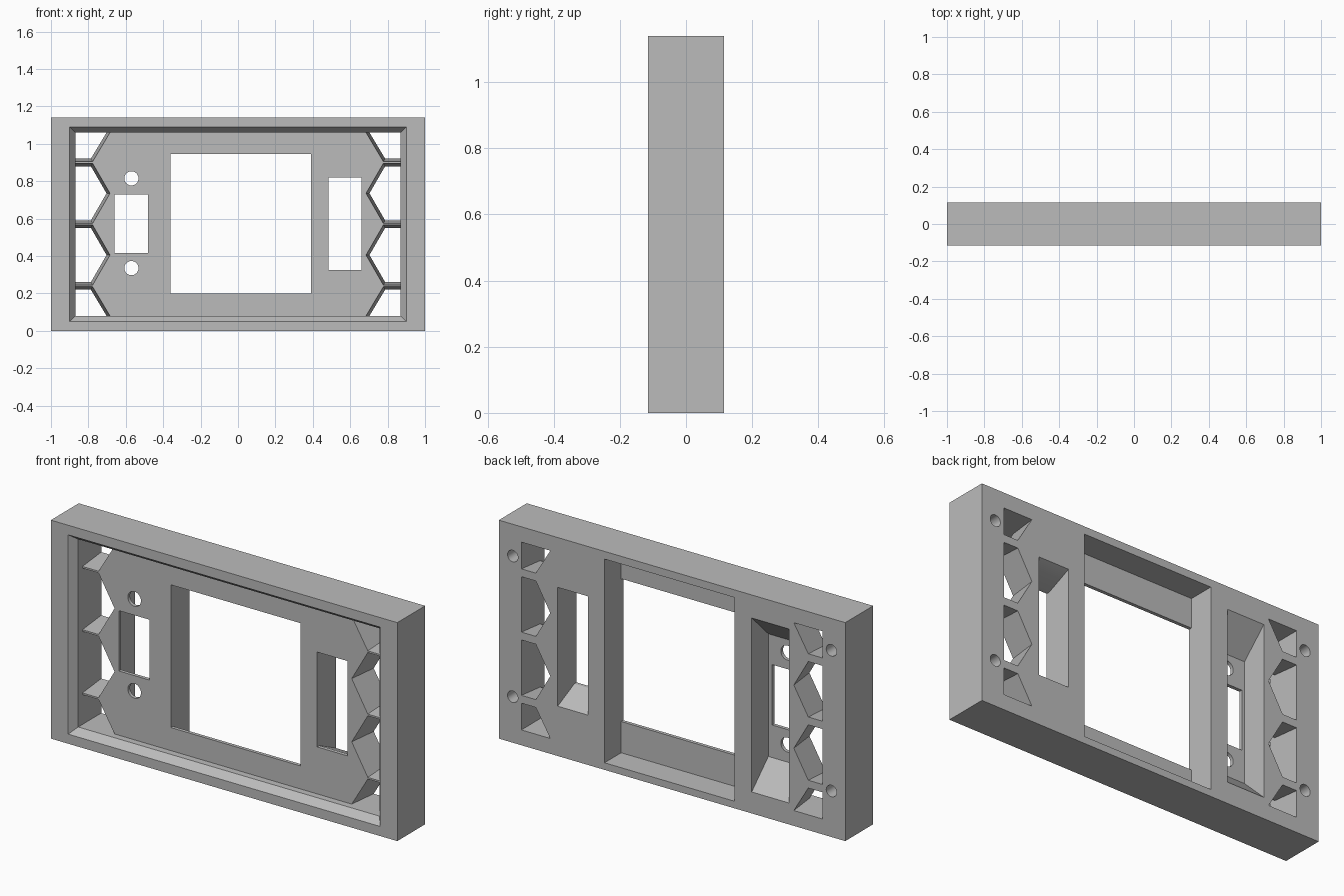
import bpy, bmesh, math

old = bpy.data.objects.get("Cube")
if old:
    bpy.data.objects.remove(old, do_unlink=True)

FRONT, BACK = -0.115, 0.115
FLOOR = -0.04          # front recess floor
PLATE = -0.022         # rear side of the thin face plate
MID = 0.57             # mid height


def rect(x0, x1, z0, z1):
    return [(x0, z0), (x1, z0), (x1, z1), (x0, z1)]


def circle(x, z, r, n=32):
    return [(x + r * math.cos(math.tau * i / n), z + r * math.sin(math.tau * i / n))
            for i in range(n)]


def loft(name, inner, outer, y0, y1, extend=0.0):
    """Solid between two xz profiles; extend continues it past y1."""
    k = 1 + extend
    end = [(a[0] + (b[0] - a[0]) * k, a[1] + (b[1] - a[1]) * k) for a, b in zip(inner, outer)]
    bm = bmesh.new()
    A = [bm.verts.new((x, y0, z)) for x, z in inner]
    B = [bm.verts.new((x, y0 + (y1 - y0) * k, z)) for x, z in end]
    bm.faces.new(A)
    bm.faces.new(B)
    for i in range(len(A)):
        j = (i + 1) % len(A)
        bm.faces.new((A[i], A[j], B[j], B[i]))
    bmesh.ops.recalc_face_normals(bm, faces=bm.faces)
    me = bpy.data.meshes.new(name)
    bm.to_mesh(me)
    bm.free()
    ob = bpy.data.objects.new(name, me)
    bpy.context.collection.objects.link(ob)
    return ob


# Solid slab
slab = rect(-1, 1, 0, 2 * MID)
panel = loft("panel_frame", slab, slab, FRONT, BACK)
bpy.context.view_layer.objects.active = panel
panel.select_set(True)


def cut(inner, outer, y0, y1, extend=0.0):
    tool = loft("cutter", inner, outer, y0, y1, extend)
    tool.hide_render = True
    mod = panel.modifiers.new("cut", 'BOOLEAN')
    mod.operation, mod.solver, mod.object = 'DIFFERENCE', 'EXACT', tool
    bpy.ops.object.modifier_apply(modifier=mod.name)
    bpy.data.objects.remove(tool, do_unlink=True)


def bore(profile, y0, y1):
    cut(profile, profile, y0, y1)


# Front recess: straight well with a chamfered mouth
well = rect(-0.87, 0.87, 0.08, 1.06)
mouth = rect(-0.9, 0.9, 0.05, 1.09)
bore(well, FRONT - 0.05, FLOOR)
cut(well, mouth, FRONT + 0.04, FRONT, 0.2)

# Screen window with a taller rear pocket
bore(rect(-0.36, 0.39, 0.2, 0.945), FLOOR - 0.02, BACK + 0.05)
bore(rect(-0.36, 0.39, 0.037, 1.1), PLATE, BACK + 0.05)

# Slot on the left side, flared towards the back
slot = rect(0.485, 0.66, 0.325, 0.82)
bore(slot, FLOOR - 0.02, 0)
cut(slot, rect(0.485, 0.66, 0.26, 0.88), PLATE, BACK, 0.2)

# Connector opening, its two screw holes and flared rear pocket
bore(rect(-0.66, -0.482, 0.415, 0.73), FLOOR - 0.02, 0)
for z in (0.335, 0.815):
    bore(circle(-0.57, z, 0.038), FLOOR - 0.02, 0)
cut(rect(-0.675, -0.46, 0.245, 0.885), rect(-0.675, -0.46, 0.112, 1.02), PLATE, BACK, 0.2)


# Tapered half-hexagon vents along both ends
def vent(side, row, r):
    cx, h = side * 0.87, r * math.sqrt(3) / 2
    c = MID + row * 0.33
    pts = [(0, c - h), (r / 2, c - h), (r, c), (r / 2, c + h), (0, c + h)]
    if row > 1:
        pts = [(0, c - h), (r / 2, c - h), (r, 1.06), (0, 1.06)]
    elif row < -1:
        pts = [(0, 0.08), (r, 0.08), (r / 2, c + h), (0, c + h)]
    return [(cx - side * x, z) for x, z in pts]


for side in (-1, 1):
    for row in (-1.5, -0.5, 0.5, 1.5):
        cut(vent(side, row, 0.186), vent(side, row, 0.167), FLOOR - 0.005, BACK, 0.1)
    # Blind mounting holes in the back
    for z in (0.24, 0.974):
        bore(circle(side * 0.92, z, 0.03), FLOOR, BACK + 0.05)

# Colour
grey = bpy.data.materials.new("plain_grey")
grey.use_nodes = True
colour = (0.5, 0.5, 0.5, 1)
grey.diffuse_color = colour
grey.node_tree.nodes["Principled BSDF"].inputs["Base Color"].default_value = colour
panel.data.materials.clear()
panel.data.materials.append(grey)
bpy.ops.object.shade_smooth_by_angle(angle=math.radians(25))
